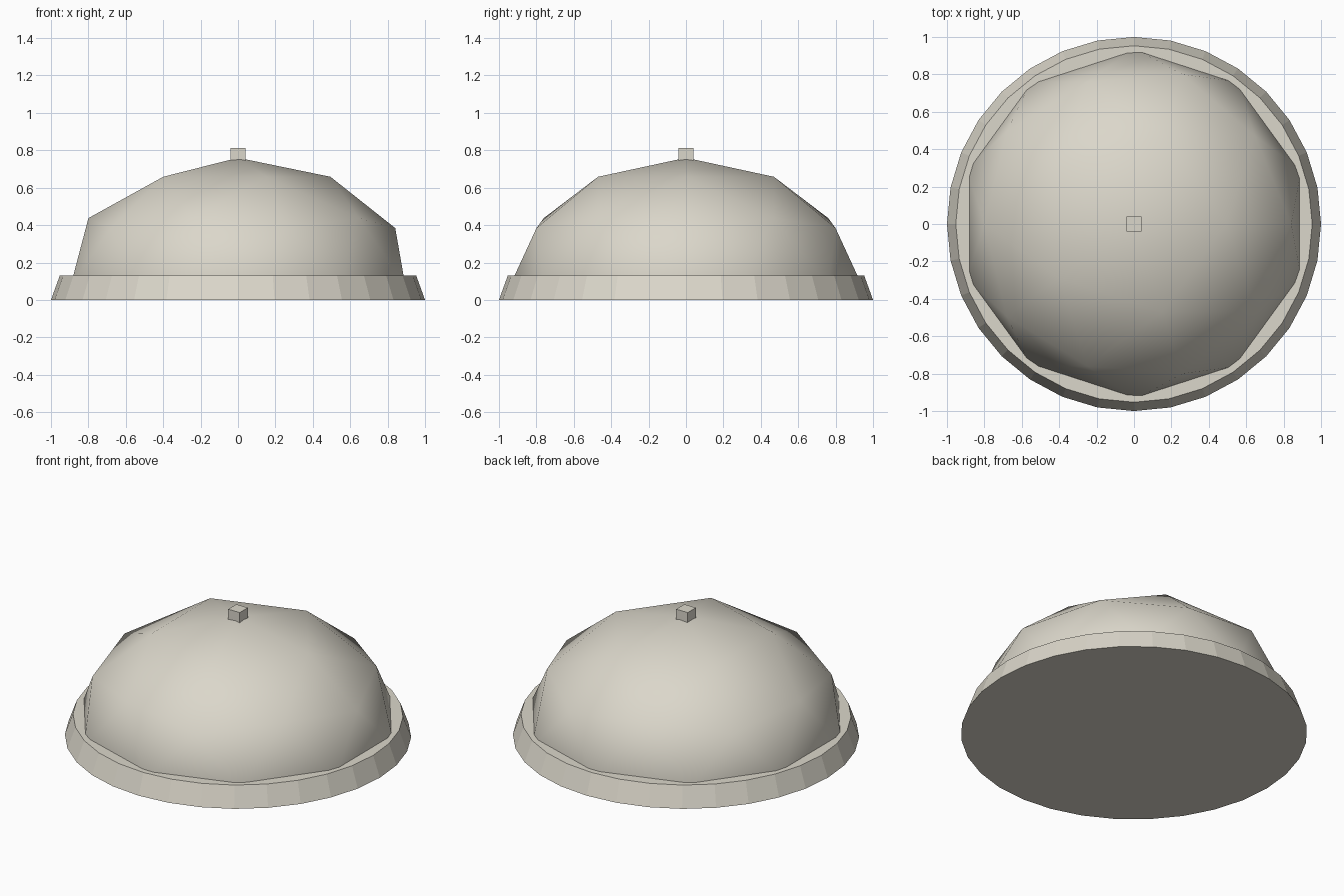
import bpy, bmesh
from mathutils import Matrix

if "Cube" in bpy.data.objects:
    bpy.data.objects.remove(bpy.data.objects["Cube"])

mat = bpy.data.materials.new("warm stone")
mat.diffuse_color = (0.71, 0.68, 0.595, 1)
mat.use_nodes = True
mat.node_tree.nodes["Principled BSDF"].inputs["Base Color"].default_value = mat.diffuse_color


def add_part(name, bm, smooth=False):
    for f in bm.faces:
        f.smooth = smooth
    mesh = bpy.data.meshes.new(name)
    bm.to_mesh(mesh)
    bm.free()
    mesh.materials.append(mat)
    obj = bpy.data.objects.new(name, mesh)
    bpy.context.collection.objects.link(obj)
    return obj


# Tapered 32-sided base plate
BASE_H = 0.13
bm = bmesh.new()
bmesh.ops.create_cone(bm, cap_ends=True, segments=32, radius1=1.0, radius2=0.953,
                      depth=BASE_H, matrix=Matrix.Translation((0, 0, BASE_H / 2)))
add_part("base_plate", bm)

# Smooth low-poly dome: flattened icosphere, cut off inside the base
bm = bmesh.new()
bmesh.ops.create_icosphere(
    bm, subdivisions=2, radius=1.0,
    matrix=Matrix.Translation((0, 0, 0.08)) @ Matrix.Diagonal((0.94, 0.94, 0.68, 1)))
bmesh.ops.bisect_plane(bm, geom=bm.verts[:] + bm.edges[:] + bm.faces[:],
                       plane_co=(0, 0, 0.03), plane_no=(0, 0, 1), clear_inner=True)
add_part("dome", bm, smooth=True)

# Small square knob on the crown
bm = bmesh.new()
bmesh.ops.create_cube(bm, size=0.082, matrix=Matrix.Translation((0, 0, 0.77)))
add_part("top_knob", bm)
